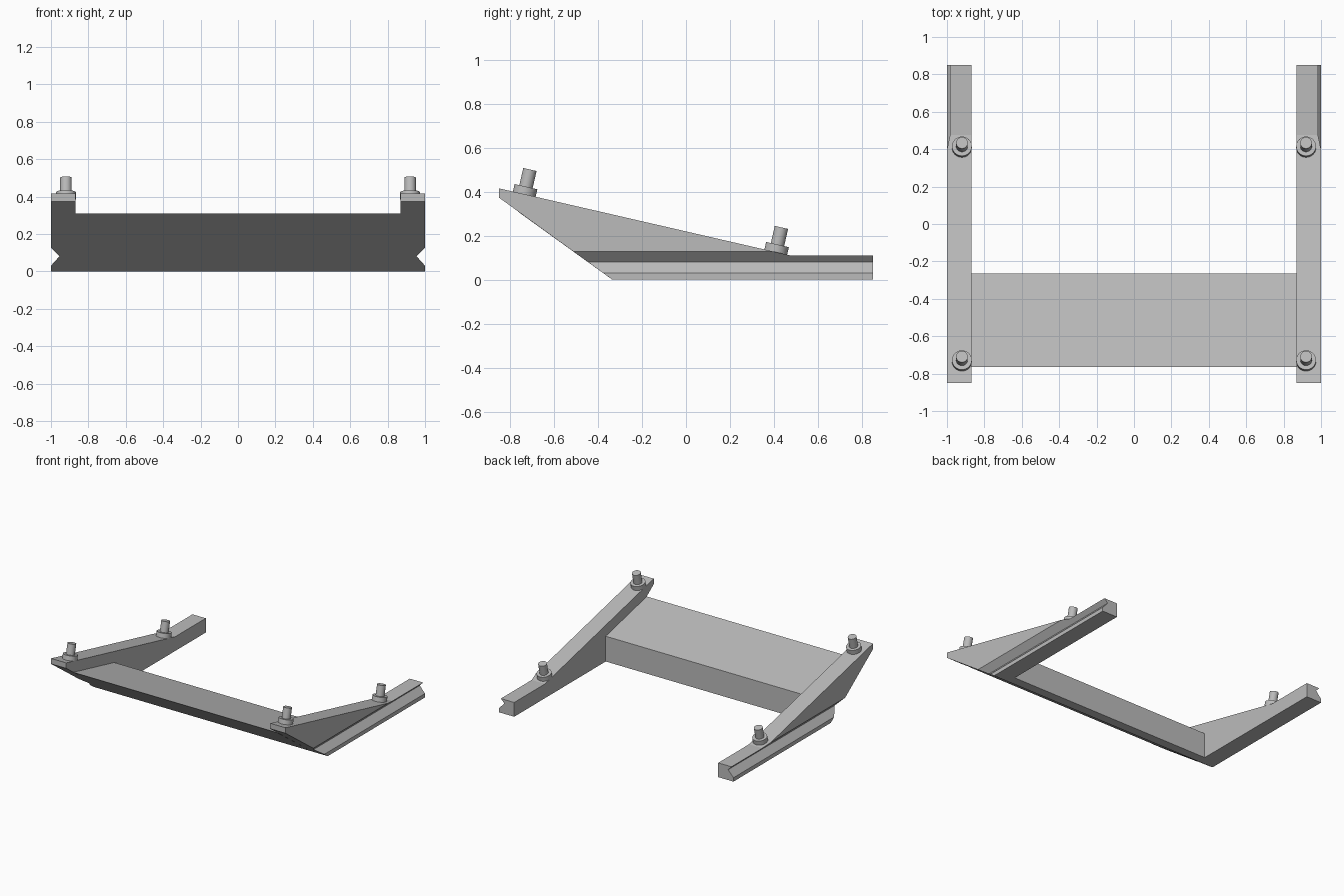
import bpy
import bmesh
from math import atan
from mathutils import Matrix, Vector

cube = bpy.data.objects.get("Cube")
if cube:
    bpy.data.objects.remove(cube, do_unlink=True)

grey = bpy.data.materials.new("plain_grey")
grey.use_nodes = True
grey.diffuse_color = (0.5, 0.5, 0.5, 1)
grey.node_tree.nodes["Principled BSDF"].inputs["Base Color"].default_value = (0.5, 0.5, 0.5, 1)


def add_object(name, bm):
    bmesh.ops.recalc_face_normals(bm, faces=bm.faces)
    mesh = bpy.data.meshes.new(name)
    bm.to_mesh(mesh)
    bm.free()
    mesh.materials.append(grey)
    obj = bpy.data.objects.new(name, mesh)
    bpy.context.collection.objects.link(obj)
    return obj


def prism(name, points, sweep):
    """Closed outline swept along a vector."""
    bm = bmesh.new()
    face = bm.faces.new([bm.verts.new(p) for p in points])
    result = bmesh.ops.extrude_face_region(bm, geom=[face], use_keep_orig=True)
    verts = [v for v in result["geom"] if isinstance(v, bmesh.types.BMVert)]
    bmesh.ops.translate(bm, verts=verts, vec=sweep)
    return add_object(name, bm)


# Shared dimensions
INNER, OUTER = 0.87, 1.0
FRONT, BACK = -0.85, 0.85
NOSE_TOP, NOSE_LOW, RAIL_TOP = 0.415, 0.373, 0.11
RAMP_END = 0.475
SLOPE = (NOSE_TOP - RAIL_TOP) / (RAMP_END - FRONT)
KEEL = -0.335


def ramp_height(y):
    return NOSE_TOP - SLOPE * (y - FRONT)


# Wedge arms with a V groove along the outer face
arm_profile = [(FRONT, NOSE_TOP), (FRONT, NOSE_LOW), (KEEL, 0), (BACK, 0),
               (BACK, RAIL_TOP), (RAMP_END, RAIL_TOP)]
groove_profile = [(0.955, 0.08), (1.045, -0.02), (1.045, 0.175)]

for side, s in (("left", 1), ("right", -1)):
    arm = prism(side + "_arm", [(s * INNER, y, z) for y, z in arm_profile],
                Vector((s * (OUTER - INNER), 0, 0)))
    cutter = prism("groove_cutter", [(s * x, -1, z) for x, z in groove_profile],
                   Vector((0, 2, 0)))
    cutter.hide_render = True
    cut = arm.modifiers.new("groove", "BOOLEAN")
    cut.operation = "DIFFERENCE"
    cut.solver = "EXACT"
    cut.object = cutter
    bpy.context.view_layer.update()
    graph = bpy.context.evaluated_depsgraph_get()
    arm.data = bpy.data.meshes.new_from_object(arm.evaluated_get(graph))
    arm.modifiers.clear()
    bpy.data.objects.remove(cutter, do_unlink=True)

# Cross plate: knife edge in front, top parallel to the arm ramps
plate_front, plate_back, plate_top = -0.765, -0.265, 0.31
plate_profile = [(plate_front, plate_top), (KEEL, 0), (plate_back, 0),
                 (plate_back, plate_top - SLOPE * (plate_back - plate_front))]
prism("cross_plate", [(-INNER, y, z) for y, z in plate_profile],
      Vector((2 * INNER, 0, 0)))

# Studs with washers, square to the ramp
tilt = Matrix.Rotation(-atan(SLOPE), 4, "X")
for place, y in (("front", -0.735), ("rear", 0.408)):
    for side, x in (("left", 0.92), ("right", -0.92)):
        base = Matrix.Translation((x, y, ramp_height(y))) @ tilt
        for part, radius, low, high in (("washer", 0.053, -0.003, 0.035),
                                        ("stud", 0.031, 0.03, 0.115)):
            bm = bmesh.new()
            bmesh.ops.create_cone(bm, cap_ends=True, segments=32, radius1=radius,
                                  radius2=radius, depth=high - low)
            bm.transform(base @ Matrix.Translation((0, 0, (low + high) / 2)))
            obj = add_object(f"{place}_{side}_{part}", bm)
            bpy.ops.object.select_all(action="DESELECT")
            obj.select_set(True)
            bpy.context.view_layer.objects.active = obj
            bpy.ops.object.shade_smooth_by_angle()
